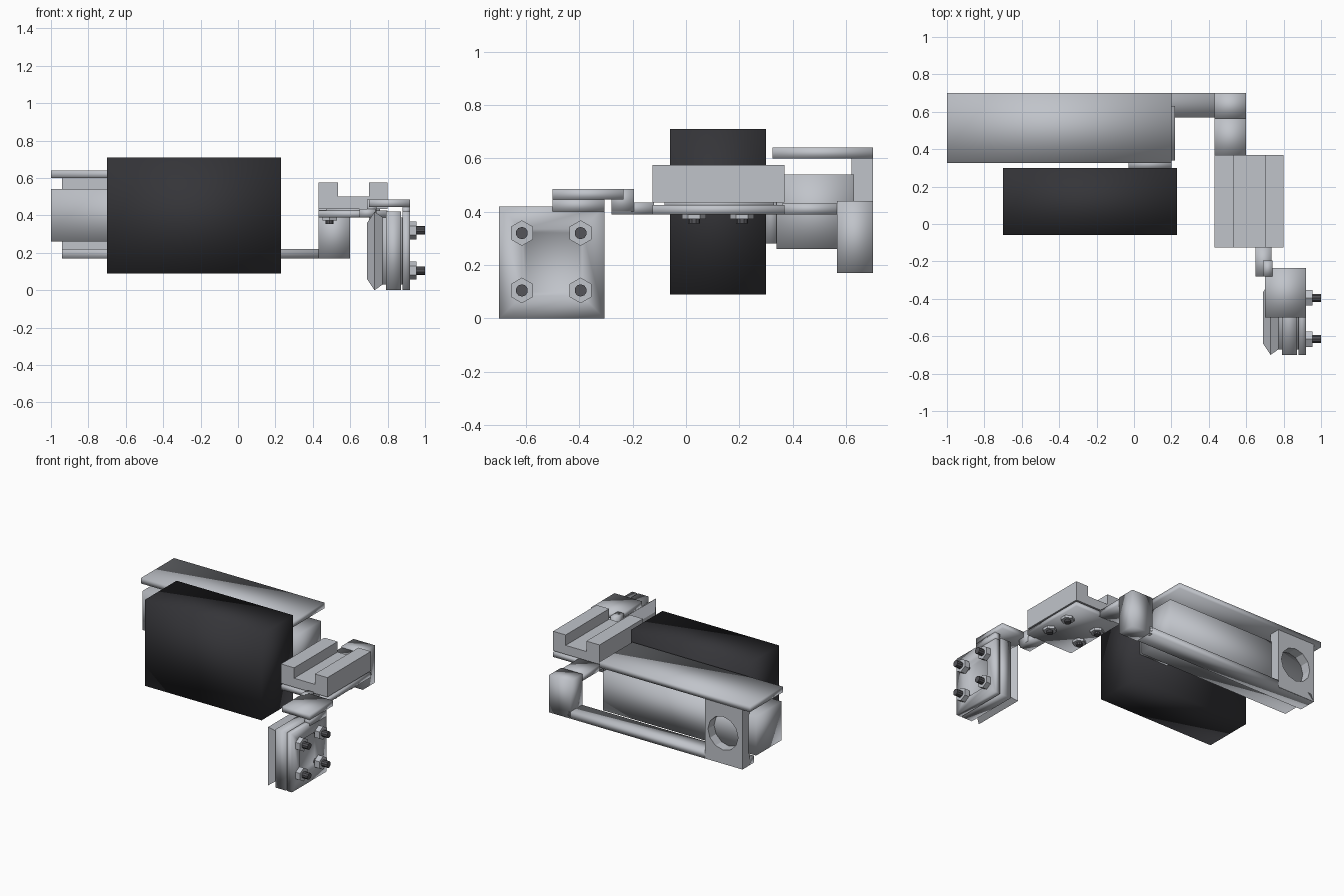
import bpy, bmesh, math
from mathutils import Vector, Matrix

default = bpy.data.objects.get("Cube")
if default:
    bpy.data.objects.remove(default, do_unlink=True)


def material(name, rgb):
    m = bpy.data.materials.new(name)
    m.use_nodes = True
    m.diffuse_color = (*rgb, 1)
    m.node_tree.nodes["Principled BSDF"].inputs["Base Color"].default_value = (*rgb, 1)
    return m


SILVER = material("silver metal", (0.53, 0.55, 0.59))
CHARCOAL = material("charcoal plastic", (0.035, 0.035, 0.04))
STEEL = material("dark steel", (0.09, 0.09, 0.1))


def finish(name, bm, mat, smooth=True):
    bmesh.ops.recalc_face_normals(bm, faces=bm.faces)
    mesh = bpy.data.meshes.new(name)
    bm.to_mesh(mesh)
    bm.free()
    mesh.materials.append(mat)
    for p in mesh.polygons:
        p.use_smooth = smooth
    ob = bpy.data.objects.new(name, mesh)
    bpy.context.scene.collection.objects.link(ob)
    return ob


def box_bm(x, y, z):
    bm = bmesh.new()
    bmesh.ops.create_cube(bm, size=1)
    for v in bm.verts:
        v.co = Vector([(r[0] + r[1]) / 2 + c * (r[1] - r[0]) for c, r in zip(v.co, (x, y, z))])
    return bm


def box(name, x, y, z, mat=SILVER):
    return finish(name, box_bm(x, y, z), mat)


def extrude(name, profile, y, mat=SILVER):
    """Extrude an x-z outline along y."""
    bm = bmesh.new()
    face = bm.faces.new([bm.verts.new((px, y[0], pz)) for px, pz in profile])
    new = bmesh.ops.extrude_face_region(bm, geom=[face])["geom"]
    bmesh.ops.translate(bm, vec=(0, y[1] - y[0], 0),
                        verts=[g for g in new if isinstance(g, bmesh.types.BMVert)])
    return finish(name, bm, mat, False)


def rod(name, base, direction, length, radius, sides, mat):
    d = Vector(direction)
    bm = bmesh.new()
    bmesh.ops.create_cone(bm, cap_ends=True, segments=sides, radius1=radius,
                          radius2=radius, depth=length)
    turn = d.to_track_quat('Z', 'Y').to_matrix().to_4x4()
    bmesh.ops.transform(bm, verts=bm.verts,
                        matrix=Matrix.Translation(Vector(base) + d * length / 2) @ turn)
    return finish(name, bm, mat, False)


# Dark main housing and the unit behind it
box("main_housing", (-0.70, 0.23), (-0.06, 0.30), (0.09, 0.71), CHARCOAL)
box("rear_body", (-1.0, 0.22), (0.34, 0.63), (0.26, 0.54))
box("body_connector", (-0.03, 0.20), (0.295, 0.345), (0.28, 0.53))

# Frame: overhanging top, end plate with round opening, lower rail, post
box("frame_top", (-1.0, 0.20), (0.325, 0.70), (0.60, 0.64))
end_plate = box("frame_end_plate", (-0.94, -0.64), (0.62, 0.70), (0.17, 0.602))
cutter = rod("opening_cutter", (-0.785, 0.55, 0.39), (0, 1, 0), 0.3, 0.12, 12, SILVER)
cutter.hide_render = True
cutter.hide_viewport = True
cut = end_plate.modifiers.new("opening", 'BOOLEAN')
cut.object = cutter
cut.operation = 'DIFFERENCE'
cut.solver = 'EXACT'
for p in end_plate.data.polygons:
    p.use_smooth = False
box("frame_lower_rail", (-0.94, 0.45), (0.57, 0.70), (0.17, 0.22))
box("frame_post", (0.43, 0.60), (0.565, 0.70), (0.17, 0.44))

# Upper joint: strut, channel bracket, clamp plate and nuts
box("joint_strut", (0.43, 0.60), (0.36, 0.57), (0.39, 0.43))
extrude("joint_channel", [(0.43, 0.435), (0.80, 0.435), (0.80, 0.575), (0.70, 0.575),
                          (0.70, 0.50), (0.535, 0.50), (0.535, 0.575), (0.43, 0.575)],
        (-0.125, 0.37))
box("joint_clamp_plate", (0.43, 0.80), (-0.125, 0.37), (0.39, 0.425))
box("joint_core", (0.47, 0.76), (-0.08, 0.33), (0.42, 0.44))
for x in (0.49, 0.74):
    for y in (0.03, 0.21):
        rod("joint_nut", (x, y, 0.392), (0, 0, -1), 0.02, 0.045, 6, SILVER)
        rod("joint_bolt", (x, y, 0.375), (0, 0, -1), 0.02, 0.022, 10, STEEL)

# Link between the joint and the side clamp
box("link_tongue", (0.65, 0.735), (-0.28, -0.12), (0.39, 0.435))
box("link_neck", (0.69, 0.74), (-0.28, -0.195), (0.40, 0.485))
box("clamp_arm", (0.70, 0.92), (-0.50, -0.235), (0.445, 0.485))
box("clamp_arm_drop", (0.88, 0.92), (-0.50, -0.305), (0.40, 0.45))

# Side clamp: bevelled pad, backing plate and dished outer plate
Y, Z = (-0.70, -0.305), (0.0, 0.42)
bm = bmesh.new()
rings = []
for x, inset in ((0.69, 0.06), (0.73, 0.0), (0.78, 0.035)):
    corners = [(Y[0], Z[0]), (Y[1], Z[0]), (Y[1], Z[1]), (Y[0], Z[1])]
    signs = [(1, 1), (-1, 1), (-1, -1), (1, -1)]
    rings.append([bm.verts.new((x, y + sy * inset, z + sz * inset))
                  for (y, z), (sy, sz) in zip(corners, signs)])
for a, b in zip(rings, rings[1:]):
    for i in range(4):
        j = (i + 1) % 4
        bm.faces.new((a[i], a[j], b[j], b[i]))
bm.faces.new(rings[0])
bm.faces.new(rings[-1])
finish("clamp_pad", bm, SILVER, False)

box("clamp_back_plate", (0.79, 0.872), Y, Z)
box("clamp_core", (0.77, 0.885), (-0.67, -0.335), (0.03, 0.39))
bm = box_bm((0.88, 0.92), Y, Z)
outer = [max(bm.faces, key=lambda f: f.calc_center_median().x)]
bmesh.ops.inset_region(bm, faces=outer, thickness=0.12)
bmesh.ops.inset_region(bm, faces=outer, thickness=0.02, depth=-0.025)
finish("clamp_outer_plate", bm, SILVER)

# Four nuts and bolts on the side clamp
for y in (-0.615, -0.395):
    for z in (0.105, 0.32):
        rod("clamp_nut", (0.915, y, z), (1, 0, 0), 0.04, 0.048, 6, SILVER)
        rod("clamp_bolt", (0.76, y, z), (1, 0, 0), 0.24, 0.023, 10, STEEL)
